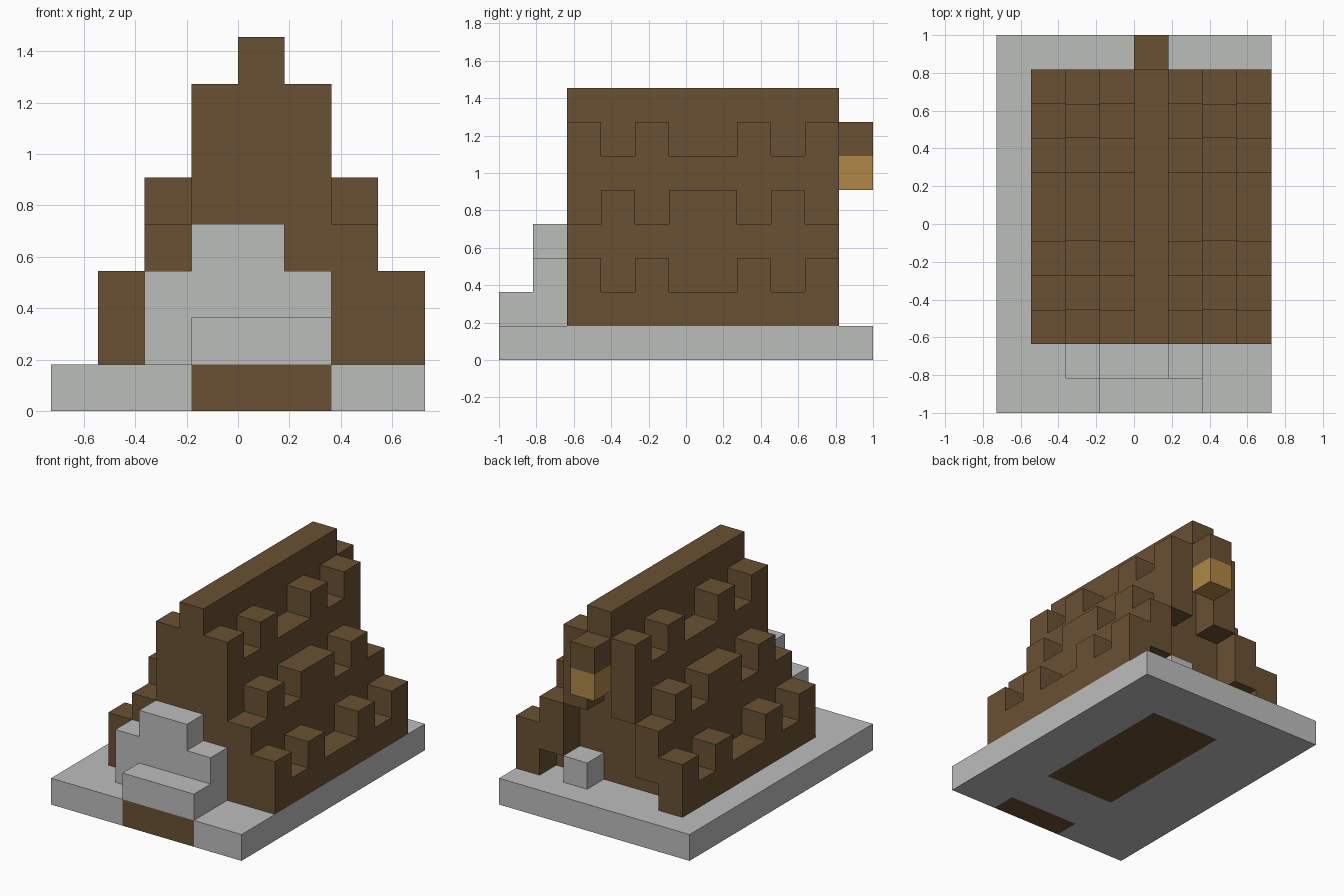
import bpy, bmesh
from mathutils import Vector

U = 2 / 11  # size of one block

old = bpy.data.objects.get("Cube")
if old:
    bpy.data.objects.remove(old, do_unlink=True)


def material(name, rgb):
    m = bpy.data.materials.new(name)
    m.use_nodes = True
    m.diffuse_color = (*rgb, 1)
    m.node_tree.nodes["Principled BSDF"].inputs["Base Color"].default_value = (*rgb, 1)
    return m


STONE = material("grey_stone", (0.50, 0.51, 0.50))
WOOD = material("brown_wood", (0.144, 0.082, 0.033))
LAMP = material("amber_lamp", (0.434, 0.242, 0.061))


def place(x, y, z):
    """Block grid position to model position."""
    return Vector(((x - 4) * U, (y - 5.5) * U, z * U))


def finish(name, bm, *mats):
    bmesh.ops.recalc_face_normals(bm, faces=bm.faces)
    mesh = bpy.data.meshes.new(name)
    bm.to_mesh(mesh)
    bm.free()
    for m in mats:
        mesh.materials.append(m)
    obj = bpy.data.objects.new(name, mesh)
    bpy.context.collection.objects.link(obj)
    return obj


def add_box(bm, x, y, z):
    """Add a box; x, y and z are (low, high) pairs on the block grid."""
    lo, hi = place(x[0], y[0], z[0]), place(x[1], y[1], z[1])
    for v in bmesh.ops.create_cube(bm, size=1)["verts"]:
        v.co = Vector([hi[i] if v.co[i] > 0 else lo[i] for i in range(3)])


def boxes(name, mat, *sizes):
    bm = bmesh.new()
    for s in sizes:
        add_box(bm, *s)
    return finish(name, bm, mat)


def both_sides(x):
    """An x range and its mirror across the ridge line."""
    return [x, (9 - x[1], 9 - x[0])]


# Stone base, cut so the wooden floor and doorstep are their own faces
bm = bmesh.new()
add_box(bm, (0, 8), (0, 11), (0, 1))
for axis, cuts in ((0, (3, 6)), (1, (1, 3, 9))):
    for c in cuts:
        normal = Vector((axis == 0, axis == 1, 0))
        geom = bm.verts[:] + bm.edges[:] + bm.faces[:]
        bmesh.ops.bisect_plane(bm, geom=geom, plane_co=place(c, c, 0), plane_no=normal)
for f in bm.faces:
    c = f.calc_center_median() / U + Vector((4, 5.5, 0))
    f.material_index = int(3 < c.x < 6 and (c.y < 1 or 3 < c.y < 9))
finish("base", bm, STONE, WOOD)

# Stepped house body: half outline mirrored, then extruded along the ridge
half = [(3.5, 1), (3.5, 2), (2.5, 2), (2.5, 4), (1.5, 4), (1.5, 6), (0.5, 6), (0.5, 8)]
outline = [(4.5 + d, z) for d, z in half] + [(4.5 - d, z) for d, z in reversed(half)]
bm = bmesh.new()
face = bm.faces.new([bm.verts.new(place(x, 2, z)) for x, z in outline])
ext = bmesh.ops.extrude_face_region(bm, geom=[face])["geom"]
moved = [g for g in ext if isinstance(g, bmesh.types.BMVert)]
bmesh.ops.translate(bm, verts=moved, vec=(0, 7 * U, 0))
finish("house_body", bm, WOOD)

# Overhanging roof end at the back
eaves = [((4, 5), (9, 10), (6, 8))]
for x, z in (((1, 2), (1, 2)), ((2, 3), (2, 4)), ((3, 4), (4, 6))):
    eaves += [(side, (9, 10), z) for side in both_sides(x)]
boxes("back_eaves", WOOD, *eaves)

# Raised blocks along the edge of each roof step
outer = [(2, 3), (4, 5), (7, 8), (9, 10)]
middle = [(3, 4), (5, 7), (8, 9)]
rows = (("lower", (1, 2), 2, outer), ("middle", (2, 3), 4, middle), ("upper", (3, 4), 6, outer))
for label, x, z, spans in rows:
    boxes(label + "_roof_blocks", WOOD,
          *[(side, y, (z, z + 1)) for side in both_sides(x) for y in spans])

# Front stonework
boxes("front_porch", STONE, ((2, 6), (1, 2), (1, 3)))
boxes("front_porch_cap", STONE, ((3, 5), (1, 2), (3, 4)))
boxes("front_step", STONE, ((3, 6), (0, 1), (1, 2)))

# Back stone and hanging lamp
boxes("back_stone", STONE, ((5, 6), (9, 10), (1, 2)))
boxes("lamp_bracket", WOOD, ((4, 5), (10, 11), (6, 7)))
boxes("lamp", LAMP, ((4, 5), (10, 11), (5, 6)))
